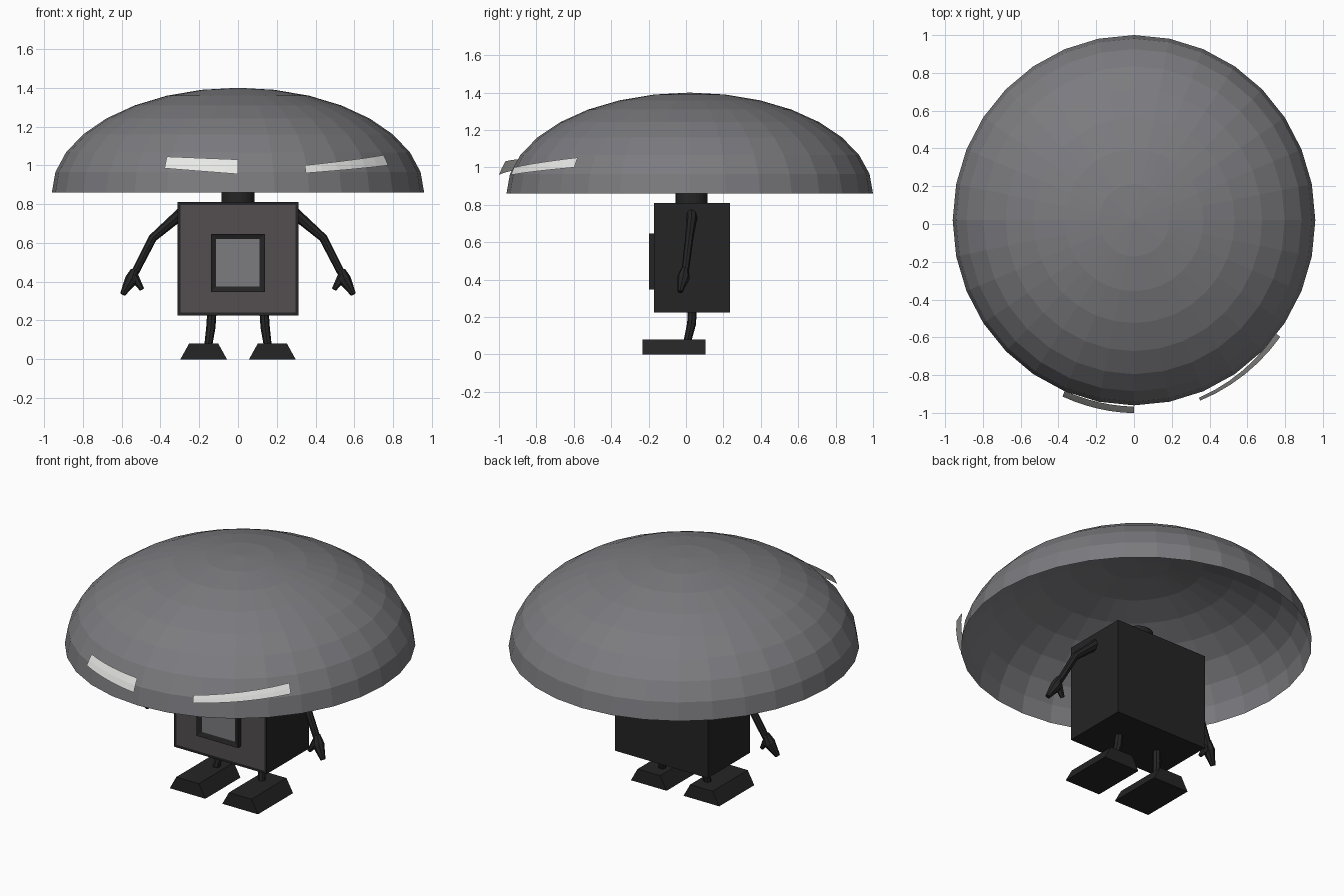
import bpy, bmesh, math
from mathutils import Vector

if "Cube" in bpy.data.objects:
    bpy.data.objects.remove(bpy.data.objects["Cube"])


def material(name, r, g, b):
    m = bpy.data.materials.new(name)
    m.diffuse_color = (r, g, b, 1)
    m.use_nodes = True
    m.node_tree.nodes["Principled BSDF"].inputs["Base Color"].default_value = m.diffuse_color
    return m


GREY = material("mid grey", 0.2, 0.2, 0.215)
DARK = material("charcoal", 0.018, 0.018, 0.019)
PANEL = material("warm dark grey", 0.088, 0.077, 0.081)
LIGHT = material("pale grey", 0.8, 0.8, 0.78)


def finish(bm, name, *mats):
    me = bpy.data.meshes.new(name)
    bm.to_mesh(me)
    bm.free()
    for m in mats:
        me.materials.append(m)
    ob = bpy.data.objects.new(name, me)
    bpy.context.collection.objects.link(ob)
    return ob


def box_bm(lo, hi):
    bm = bmesh.new()
    bmesh.ops.create_cube(bm, size=1)
    for v in bm.verts:
        v.co = [(l + h) / 2 + c * (h - l) for c, l, h in zip(v.co, lo, hi)]
    return bm


def inset_front(bm, width, depth):
    # frame the face that looks forward; the inner face gets the second material
    bm.normal_update()
    front = min(bm.faces, key=lambda f: f.normal.y)
    bmesh.ops.inset_region(bm, faces=[front], thickness=width, depth=depth)
    front.material_index = 1


def limb(name, points, radii, sides=8):
    # tapered tube through the points
    bm = bmesh.new()
    pts = [Vector(p) for p in points]
    rings = []
    for i, (p, r) in enumerate(zip(pts, radii)):
        d = (pts[min(i + 1, len(pts) - 1)] - pts[max(i - 1, 0)]).normalized()
        u = d.cross(Vector((0, 1, 0))).normalized()
        w = d.cross(u)
        rings.append([bm.verts.new(p + r * (u * math.cos(a) + w * math.sin(a)))
                      for a in (2 * math.pi * k / sides for k in range(sides))])
    for a, b in zip(rings, rings[1:]):
        for k in range(sides):
            j = (k + 1) % sides
            bm.faces.new((a[k], a[j], b[j], b[k]))
    bm.faces.new(rings[0])
    bm.faces.new(rings[-1])
    bmesh.ops.recalc_face_normals(bm, faces=bm.faces[:])
    return finish(bm, name, DARK)


# Domed cap: open upper half of a flattened sphere
RX, RY, RZ, CY, RIM = 0.96, 0.98, 0.54, 0.02, 0.86
bm = bmesh.new()
bmesh.ops.create_uvsphere(bm, u_segments=32, v_segments=16, radius=1)
bmesh.ops.delete(bm, geom=[v for v in bm.verts if v.co.z < -0.01], context='VERTS')
for v in bm.verts:
    v.co = (v.co.x * RX, v.co.y * RY + CY, v.co.z * RZ + RIM)
finish(bm, "cap", GREY)


# Shine strips floating just off the cap: (angle from front, low z, high z) at each end
def shine(name, start, end, steps=6):
    bm = bmesh.new()
    rows = []
    for i in range(steps + 1):
        t = i / steps
        ang, low, high = (s + (e - s) * t for s, e in zip(start, end))
        row = []
        for k in range(3):
            z = low + (high - low) * k / 2
            r = math.sqrt(1 - ((z - RIM) / RZ) ** 2) + 0.058
            a = math.radians(ang)
            row.append(bm.verts.new((RX * r * math.sin(a), CY - RY * r * math.cos(a), z)))
        rows.append(row)
    for a, b in zip(rows, rows[1:]):
        for k in range(2):
            bm.faces.new((a[k], b[k], b[k + 1], a[k + 1]))
    finish(bm, name, LIGHT)


shine("left_shine", (-22.5, 0.985, 1.045), (0, 0.955, 1.03))
shine("right_shine", (20.5, 0.96, 1.0), (52, 1.0, 1.053))

# Body box with framed front panel
bm = box_bm((-0.312, -0.17, 0.225), (0.312, 0.235, 0.81))
inset_front(bm, 0.022, 0)
finish(bm, "body", DARK, PANEL)

# Screen with raised frame
bm = box_bm((-0.14, -0.197, 0.347), (0.138, -0.165, 0.647))
inset_front(bm, 0.039, -0.01)
finish(bm, "screen", DARK, GREY)

# Neck
bm = bmesh.new()
bmesh.ops.create_cone(bm, cap_ends=True, segments=24, radius1=0.086, radius2=0.086, depth=0.13)
bmesh.ops.translate(bm, verts=bm.verts[:], vec=(0, 0.03, 0.865))
finish(bm, "neck", DARK)

for side, s in (("left", -1), ("right", 1)):
    # Arm, hand and thumb
    limb(side + "_arm",
         [(s * 0.29, 0.03, 0.755), (s * 0.33, 0.03, 0.72), (s * 0.44, 0.018, 0.625), (s * 0.535, -0.005, 0.44)],
         [0.03, 0.028, 0.022, 0.02])
    limb(side + "_hand",
         [(s * 0.533, -0.005, 0.46), (s * 0.55, -0.014, 0.41), (s * 0.595, -0.032, 0.335)],
         [0.02, 0.034, 0.014])
    limb(side + "_thumb",
         [(s * 0.54, -0.012, 0.43), (s * 0.495, -0.022, 0.36)], [0.026, 0.012], 6)
    # Leg
    limb(side + "_leg",
         [(s * 0.135, 0.033, 0.24), (s * 0.14, 0.03, 0.165), (s * 0.155, 0.005, 0.06)],
         [0.024, 0.024, 0.02])
    # Wedge-sided foot
    bm = box_bm((-0.12, -0.232, 0), (0.12, 0.105, 0.08))
    for v in bm.verts:
        v.co.x = s * 0.177 + v.co.x * (0.63 if v.co.z > 0.04 else 1)
    finish(bm, side + "_foot", DARK)
